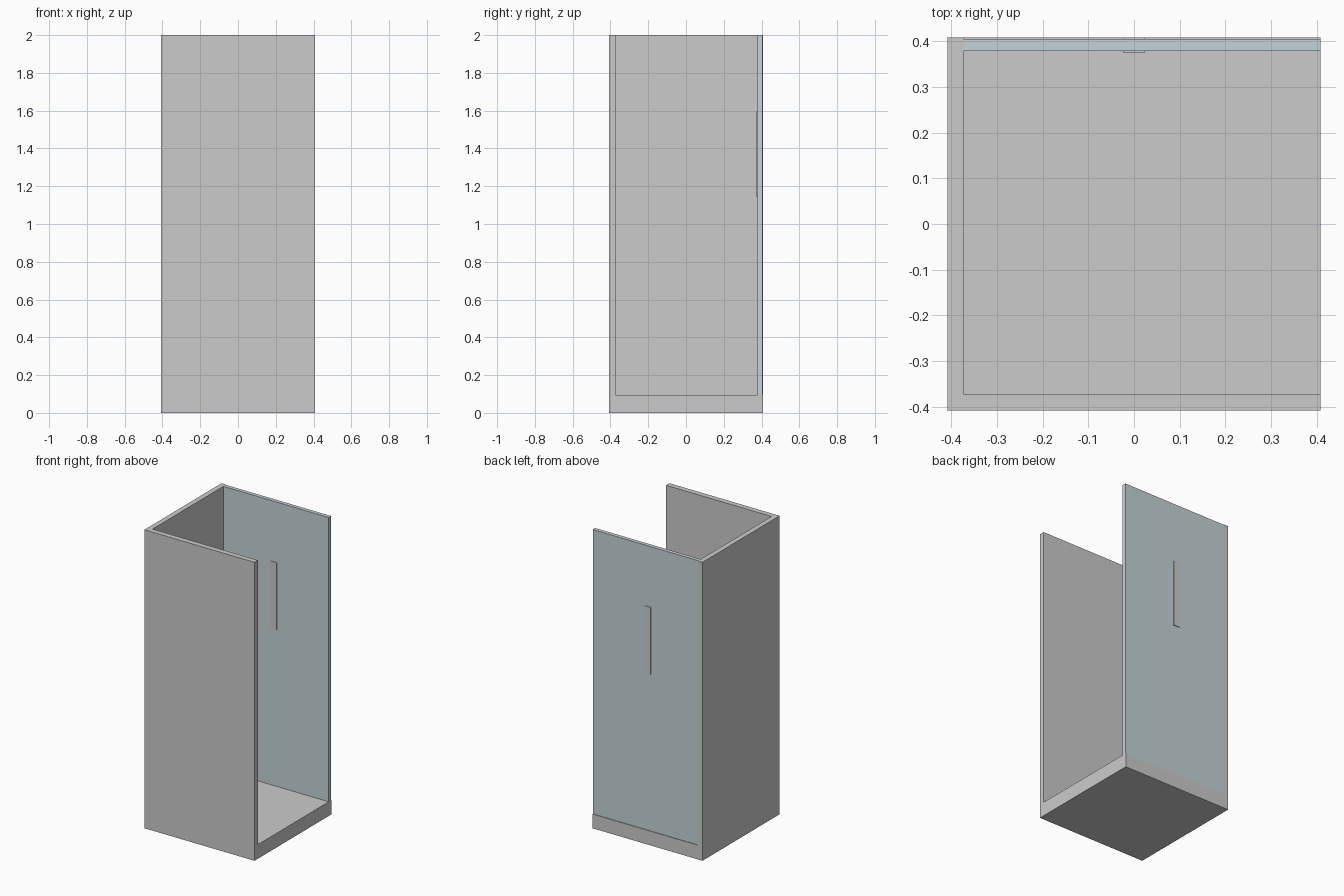
import bpy
import bmesh

if "Cube" in bpy.data.objects:
    bpy.data.objects.remove(bpy.data.objects["Cube"])

H = 0.408          # half of the square footprint
BASE_Z = 0.095     # tray height
TOP_Z = 2.0
INNER_X, INNER_Y = -0.373, -0.372   # inner wall faces


def prism(name, outline, z0, z1, material=None):
    """Extrude a flat outline (counter-clockwise) from z0 to z1."""
    bm = bmesh.new()
    face = bm.faces.new([bm.verts.new((x, y, z0)) for x, y in outline])
    out = bmesh.ops.extrude_face_region(bm, geom=[face], use_keep_orig=True)
    for v in out["geom"]:
        if isinstance(v, bmesh.types.BMVert):
            v.co.z = z1
    bmesh.ops.recalc_face_normals(bm, faces=bm.faces)
    mesh = bpy.data.meshes.new(name)
    bm.to_mesh(mesh)
    bm.free()
    if material:
        mesh.materials.append(material)
    obj = bpy.data.objects.new(name, mesh)
    bpy.context.collection.objects.link(obj)
    return obj


def rect(x0, x1, y0, y1):
    return [(x0, y0), (x1, y0), (x1, y1), (x0, y1)]


glass = bpy.data.materials.new("glass")
glass.diffuse_color = (0.56, 0.66, 0.69, 1)
glass.use_nodes = True
glass.node_tree.nodes["Principled BSDF"].inputs["Base Color"].default_value = glass.diffuse_color

# Square tray
prism("shower_base", rect(-H, H, -H, H), 0, BASE_Z)

# L-shaped front and left walls
prism("corner_walls",
      [(-H, -H), (H, -H), (H, INNER_Y), (INNER_X, INNER_Y), (INNER_X, H), (-H, H)],
      BASE_Z, TOP_Z)

# Glass door at the back, set slightly in from the tray edge
prism("glass_door", rect(INNER_X, H, 0.378, 0.404), BASE_Z, TOP_Z, glass)

# Handle bar standing proud on both sides of the glass
prism("door_handle", rect(-0.023, 0.023, 0.374, H), 1.143, 1.595)
